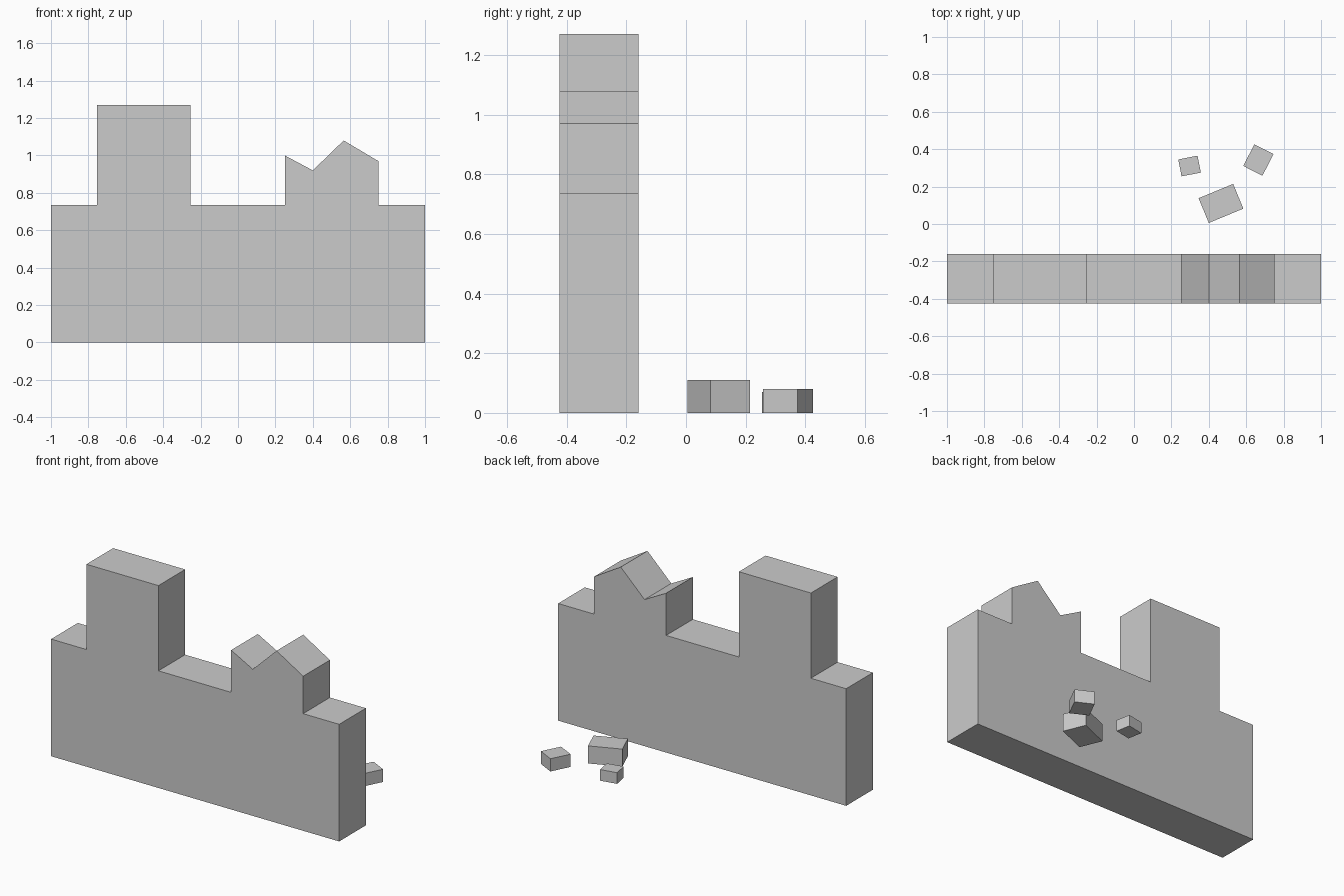
import bpy, bmesh
from math import radians
from mathutils import Matrix

if "Cube" in bpy.data.objects:
    bpy.data.objects.remove(bpy.data.objects["Cube"])


def make_object(name, bm):
    bmesh.ops.recalc_face_normals(bm, faces=bm.faces)
    mesh = bpy.data.meshes.new(name)
    bm.to_mesh(mesh)
    bm.free()
    obj = bpy.data.objects.new(name, mesh)
    bpy.context.collection.objects.link(obj)
    return obj


def extruded_profile(name, points, y0, y1):
    bm = bmesh.new()
    face = bm.faces.new([bm.verts.new((x, y0, z)) for x, z in points])
    ext = bmesh.ops.extrude_face_region(bm, geom=[face], use_keep_orig=True)
    verts = [g for g in ext["geom"] if isinstance(g, bmesh.types.BMVert)]
    bmesh.ops.translate(bm, verts=verts, vec=(0, y1 - y0, 0))
    return make_object(name, bm)


def block(name, x, y, size, angle):
    bm = bmesh.new()
    bmesh.ops.create_cube(bm, size=1, matrix=Matrix.Diagonal((*size, 1)))
    obj = make_object(name, bm)
    obj.location = (x, y, size[2] / 2)
    obj.rotation_euler.z = radians(angle)
    return obj


# Wall with one whole merlon (left) and one broken merlon (right)
TOP = 0.735
extruded_profile("battlement_wall", [
    (-1, 0), (1, 0), (1, TOP),
    (0.75, TOP), (0.75, 0.97), (0.565, 1.08), (0.4, 0.92), (0.25, 1.0), (0.25, TOP),
    (-0.255, TOP), (-0.255, 1.27), (-0.755, 1.27), (-0.755, TOP),
    (-1, TOP)], -0.425, -0.16)

# Fallen stones behind the broken merlon
block("large_rubble", 0.465, 0.11, (0.2, 0.143, 0.11), 22.5)
block("small_rubble", 0.297, 0.31, (0.105, 0.092, 0.07), 11)
block("medium_rubble", 0.665, 0.342, (0.115, 0.13, 0.08), -27)
